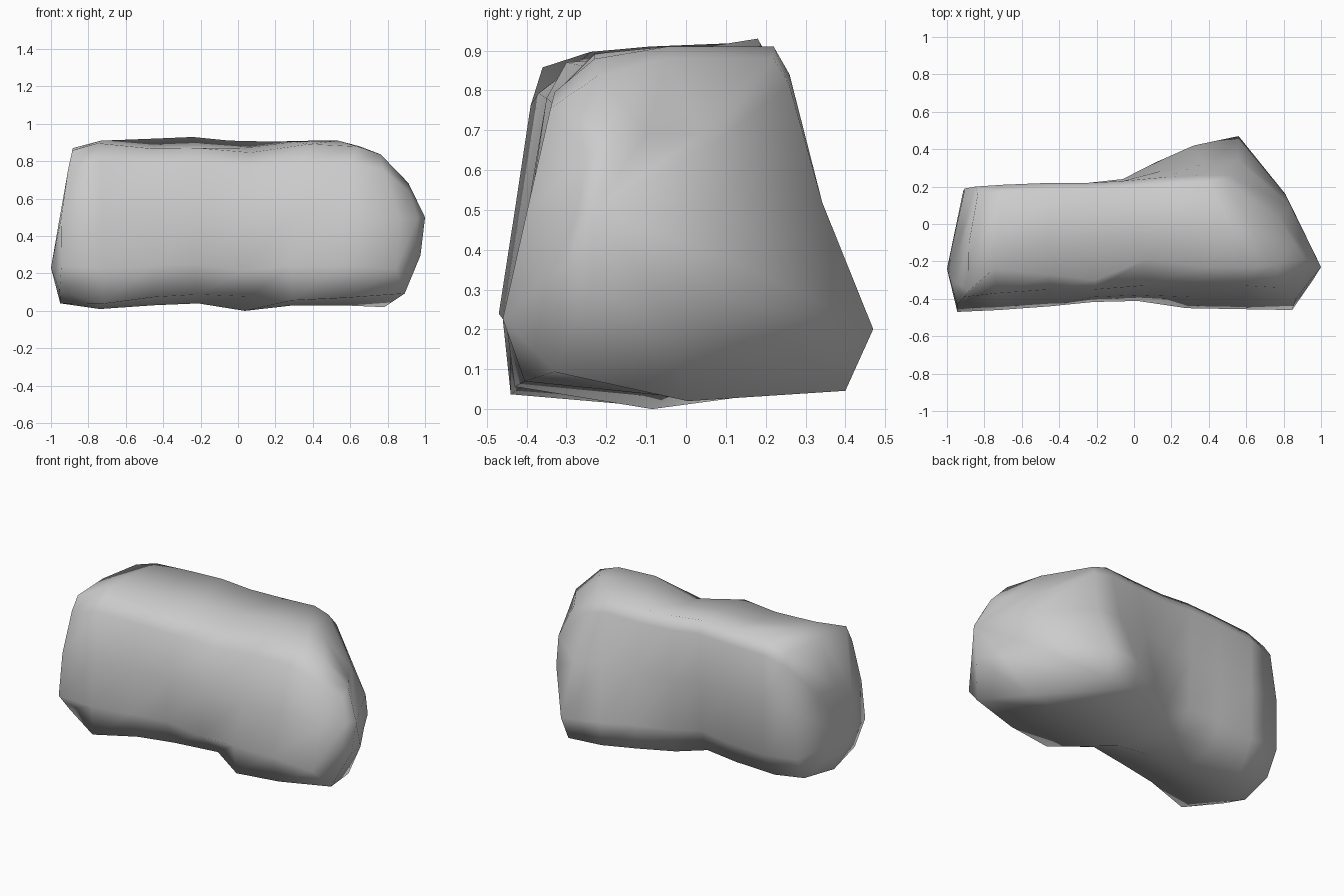
import bpy
import bmesh
from mathutils import Vector

default_cube = bpy.data.objects.get("Cube")
if default_cube:
    bpy.data.objects.remove(default_cube, do_unlink=True)


def make_material(name, colour):
    material = bpy.data.materials.new(name)
    material.use_nodes = True
    material.diffuse_color = colour
    material.node_tree.nodes["Principled BSDF"].inputs["Base Color"].default_value = colour
    return material


def mix(a, b, t):
    return a + (b - a) * t


def section(x, yaw, bow, bottom, top, front_low, front_top, back_top, back_low, crown, toe, heel):
    """One closed slice of the boulder, swept back by yaw and bowed along its height."""
    outline = [
        (front_low + toe, .02 + toe / 2), (front_low, .24),
        (mix(front_low, front_top, .5), .55), (front_top, .87),
        (front_top + crown, .985), (mix(front_top, back_top, .5), 1),
        (back_top - .02, 1), (back_top + .02, .92),
        (mix(back_top, back_low, .4) + .01, .58), (back_low, .21),
        (back_low - heel, .03), (mix(front_low, back_low, .5), 0),
    ]
    points = []
    for y, f in outline:
        slice_x = x + yaw * abs(y + .23) - bow * (f - .35) ** 2
        points.append(Vector((slice_x, y, mix(bottom, top, f))))
    return points


def shrink(ring, pole, bulge):
    """Half-size copy of an end ring, bulged outwards."""
    return [p.lerp(pole, .5) + Vector(bulge) for p in ring]


# Slices from the narrow end to the broad, swept end
slices = [
    (-.99, .18, -.2, .04, .87, -.47, -.39, .18, .18, .03, .12, .08),
    (-.75, .12, 0, .01, .91, -.46, -.37, .19, .21, .13, .02, .10),
    (-.45, 0, 0, .03, .91, -.44, -.35, .20, .22, .08, .06, .09),
    (-.20, -.10, 0, .04, .91, -.43, -.35, .20, .22, .05, .07, .08),
    (.08, -.30, 0, 0, .90, -.43, -.33, .21, .26, .14, .13, .06),
    (.38, -.45, 0, .03, .905, -.45, -.33, .23, .34, .10, .02, .02),
    (.68, -.55, .1, .03, .91, -.455, -.33, .24, .42, .10, .05, .03),
    (.99, -.60, .55, .02, .88, -.46, -.34, .24, .47, .12, .13, .07),
]
rings = [section(*row) for row in slices]
narrow_pole = Vector((-1, -.24, .23))
broad_pole = Vector((1, -.23, .5))
rings.insert(0, shrink(rings[0], narrow_pole, (0, 0, 0)))
rings.append(shrink(rings[-1], broad_pole, (.03, .04, 0)))

# Boulder skin and its two end fans
bm = bmesh.new()
loops = [[bm.verts.new(p) for p in ring] for ring in rings]
count = len(loops[0])
for a, b in zip(loops, loops[1:]):
    for i in range(count):
        j = (i + 1) % count
        bm.faces.new((a[i], a[j], b[j], b[i]))
for loop, pole in ((loops[0], narrow_pole), (loops[-1], broad_pole)):
    tip = bm.verts.new(pole)
    for i in range(count):
        bm.faces.new((loop[i], loop[(i + 1) % count], tip))


# Worn hollows and swellings
def push(centre, radius, offset):
    for v in bm.verts:
        t = (v.co - Vector(centre)).length / radius
        if t < 1:
            v.co += Vector(offset) * (1 - t * t)


push((-.33, -.18, .9), .3, (0, 0, -.04))
push((.07, -.18, .88), .25, (0, 0, -.04))
push((-.25, .15, .92), .3, (0, 0, .02))
push((.76, -.22, .86), .2, (0, 0, -.03))
push((.6, .34, .52), .2, (-.06, 0, 0))
push((-.05, -.4, .2), .3, (0, .02, 0))
push((-.1, .22, .15), .3, (0, -.03, .01))

bmesh.ops.recalc_face_normals(bm, faces=bm.faces)
mesh = bpy.data.meshes.new("boulder")
bm.to_mesh(mesh)
bm.free()
boulder = bpy.data.objects.new("boulder", mesh)
bpy.context.collection.objects.link(boulder)
mesh.materials.append(make_material("stone grey", (.6, .6, .6, 1)))
for polygon in mesh.polygons:
    polygon.use_smooth = True
